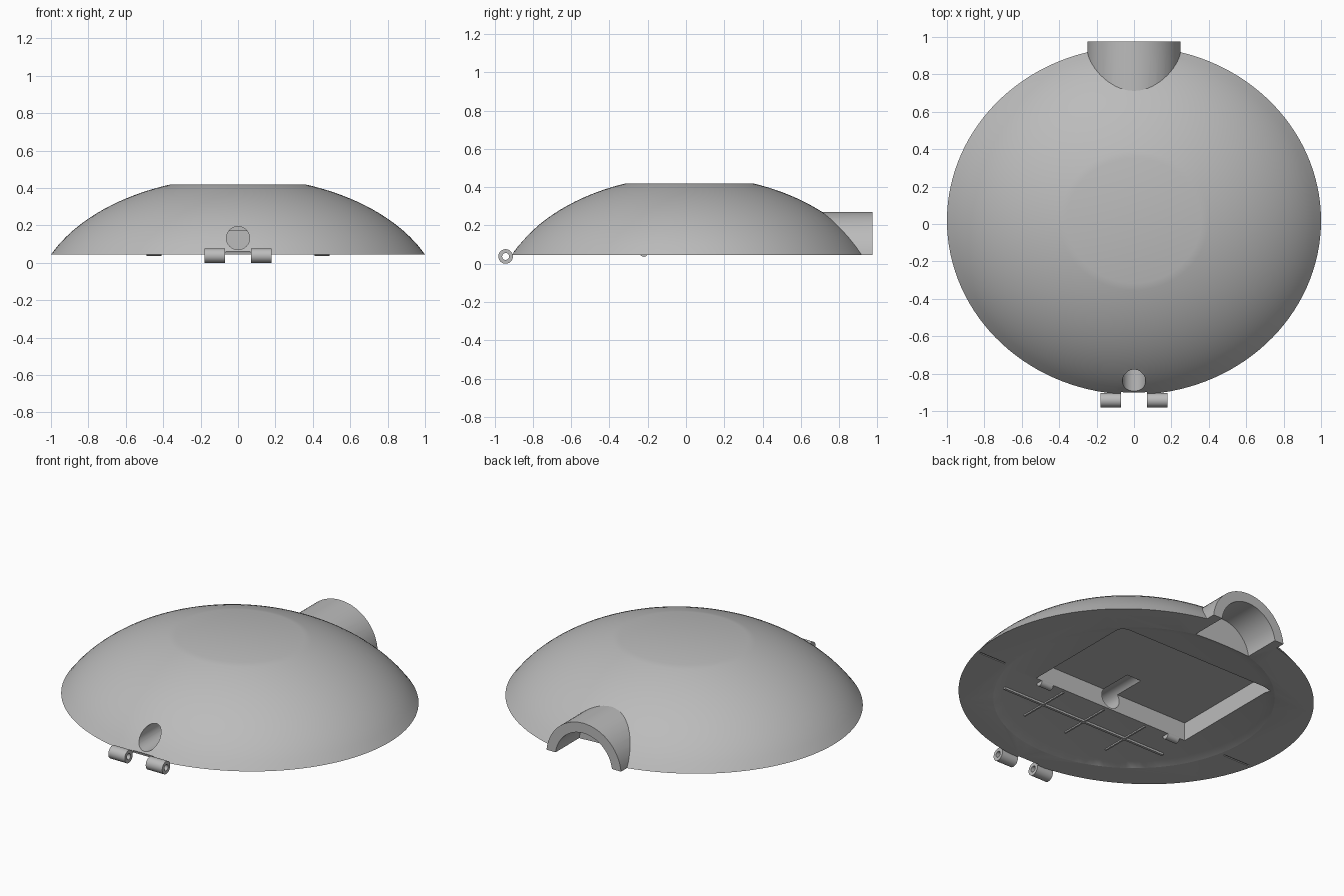
import bpy, bmesh, math
from mathutils import Matrix

cube = bpy.data.objects.get("Cube")
if cube:
    bpy.data.objects.remove(cube)

grey = bpy.data.materials.new("plain_grey")
grey.use_nodes = True
colour = (0.5, 0.5, 0.5, 1)
grey.diffuse_color = colour
grey.node_tree.nodes["Principled BSDF"].inputs["Base Color"].default_value = colour


def finish(name, bm):
    bmesh.ops.recalc_face_normals(bm, faces=bm.faces)
    mesh = bpy.data.meshes.new(name)
    bm.to_mesh(mesh)
    bm.free()
    mesh.materials.append(grey)
    obj = bpy.data.objects.new(name, mesh)
    bpy.context.collection.objects.link(obj)
    return obj


def lathe(name, profile, segments=128, scale_y=1, shift_y=0):
    """Closed solid of revolution about z, capped at both ends."""
    bm = bmesh.new()
    rings = []
    for r, z in profile:
        angles = [2 * math.pi * i / segments for i in range(segments)]
        rings.append([bm.verts.new((r * math.cos(a), r * math.sin(a) * scale_y + shift_y, z))
                      for a in angles])
    for low, high in zip(rings, rings[1:]):
        for i in range(segments):
            j = (i + 1) % segments
            bm.faces.new((low[i], low[j], high[j], high[i]))
    bm.faces.new(rings[0])
    bm.faces.new(rings[-1])
    return finish(name, bm)


def box(name, x0, x1, y0, y1, z0, z1):
    bm = bmesh.new()
    size = Matrix.Diagonal((x1 - x0, y1 - y0, z1 - z0, 1))
    place = Matrix.Translation(((x0 + x1) / 2, (y0 + y1) / 2, (z0 + z1) / 2))
    bmesh.ops.create_cube(bm, size=1, matrix=place @ size)
    return finish(name, bm)


def rod(name, axis, start, end, radius, a, b, segments=48):
    """Cylinder along x (a=y, b=z) or along y (a=x, b=z)."""
    mid = (start + end) / 2
    if axis == "X":
        place = Matrix.Translation((mid, a, b)) @ Matrix.Rotation(math.pi / 2, 4, "Y")
    else:
        place = Matrix.Translation((a, mid, b)) @ Matrix.Rotation(math.pi / 2, 4, "X")
    bm = bmesh.new()
    bmesh.ops.create_cone(bm, cap_ends=True, segments=segments, radius1=radius,
                          radius2=radius, depth=end - start, matrix=place)
    return finish(name, bm)


def combine(obj, other, operation):
    mod = obj.modifiers.new("combine", "BOOLEAN")
    mod.object, mod.operation, mod.solver = other, operation, "EXACT"
    bpy.context.view_layer.objects.active = obj
    bpy.ops.object.modifier_apply(modifier=mod.name)
    bpy.data.objects.remove(other)


def smooth(obj):
    bpy.ops.object.select_all(action="DESELECT")
    obj.select_set(True)
    bpy.context.view_layer.objects.active = obj
    bpy.ops.object.shade_smooth_by_angle(angle=math.radians(25))


# Domed shell: flattened cap with a flat top and a short skirt trimmed below
BASE = 0.045
profile = [(1.0, 0.0)]
for i in range(17):
    r = 1.0 - 0.64 * i / 16
    profile.append((r, -0.25 + 0.708 * math.sqrt(1 - (r / 1.1) ** 2)))
shell = lathe("dome_shell", profile, scale_y=0.93, shift_y=0.018)

# Rear spout joined to the shell, then everything trimmed flat underneath
combine(shell, rod("spout", "Y", 0.6, 0.975, 0.25, 0, 0.02, 64), "UNION")
combine(shell, box("trim", -2, 2, -2, 2, -1, BASE), "DIFFERENCE")
combine(shell, rod("spout_bore", "Y", 0.75, 1.2, 0.19, 0, 0.02, 64), "DIFFERENCE")

# Underside: bevelled round recess, deep rectangular pocket and seam
FLOOR = 0.06
combine(shell, lathe("recess", [(0.825, 0.03), (0.77, BASE), (0.715, FLOOR)]), "DIFFERENCE")
combine(shell, box("pocket", -0.53, 0.53, -0.2, 0.53, 0.0, 0.17), "DIFFERENCE")
for side in (-1, 1):
    x0, x1 = sorted((side * 0.78, side * 0.96))
    combine(shell, box("seam", x0, x1, -0.17, -0.16, 0.0, 0.05), "DIFFERENCE")

# Cable hole through the front wall and clearance between the hinge knuckles
combine(shell, rod("cable_hole", "Y", -1.2, 0.0, 0.062, 0, 0.132), "DIFFERENCE")
combine(shell, rod("hinge_gap", "X", -0.07, 0.07, 0.045, -0.94, 0.04), "DIFFERENCE")
smooth(shell)

# Hinge knuckles
for side, label in ((-1, "right"), (1, "left")):
    x0, x1 = sorted((side * 0.07, side * 0.18))
    knuckle = rod("hinge_knuckle_" + label, "X", x0, x1, 0.038, -0.942, 0.038)
    combine(knuckle, rod("pin_hole", "X", -0.5, 0.5, 0.018, -0.942, 0.038), "DIFFERENCE")
    smooth(knuckle)

# Ribs on the recess floor
box("long_rib", -0.53, 0.6, -0.395, -0.38, 0.048, FLOOR + 0.005)
for i, x in enumerate((-0.26, 0.03, 0.32)):
    box("cross_rib_%d" % (i + 1), x - 0.005, x + 0.005, -0.55, -0.22, 0.052, FLOOR + 0.005)

# Small clips along the pocket wall
for side, label in ((-1, "right"), (1, "left")):
    smooth(rod("pocket_clip_" + label, "X", side * 0.45 - 0.04, side * 0.45 + 0.04,
               0.022, -0.22, 0.058, 24))
